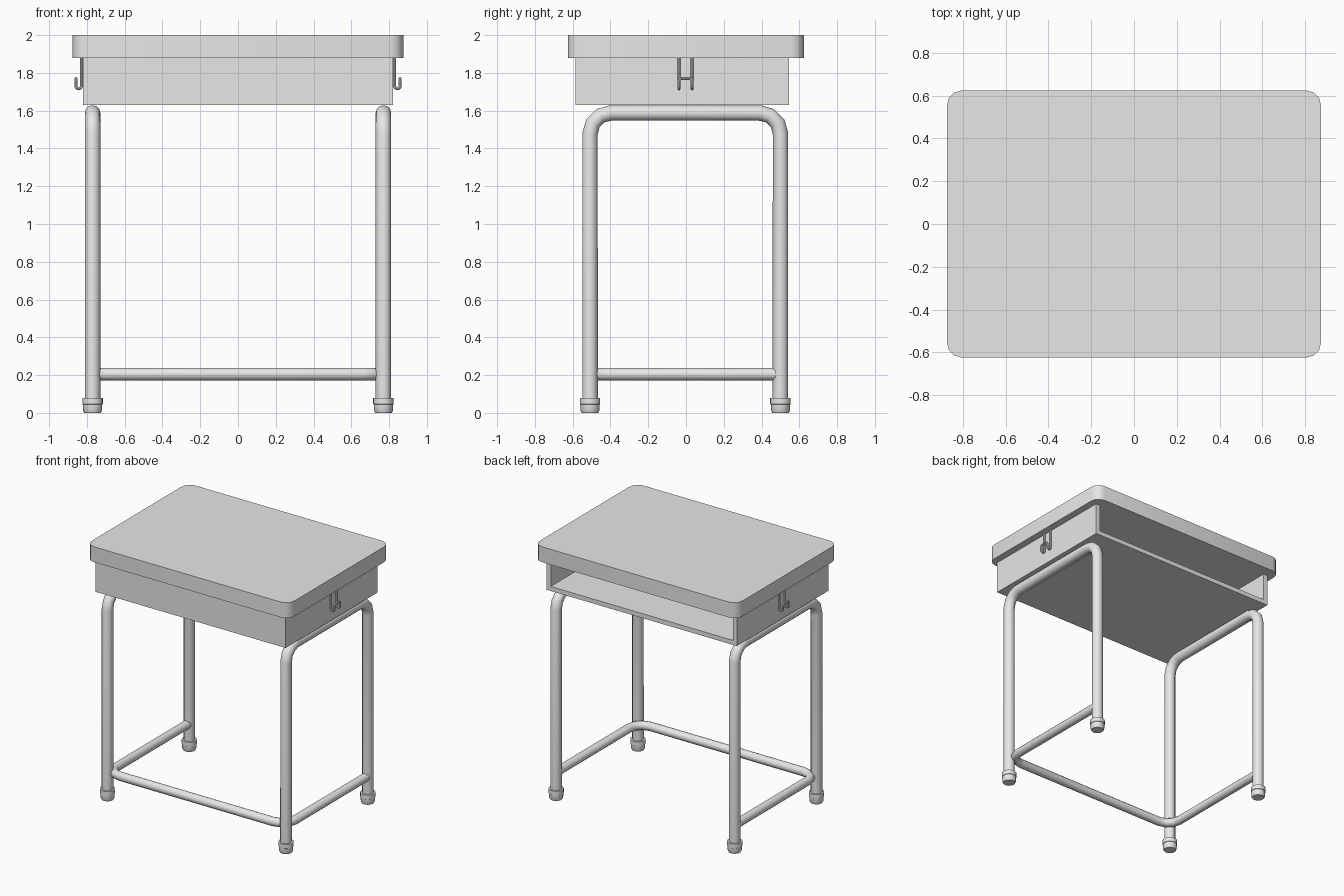
import bpy, bmesh, math
from mathutils import Vector

cube = bpy.data.objects.get("Cube")
if cube:
    bpy.data.objects.remove(cube, do_unlink=True)

# One plain grey for the whole desk
GREY = (0.8, 0.8, 0.8, 1)
grey = bpy.data.materials.new("plain grey")
grey.use_nodes = True
grey.diffuse_color = GREY
grey.node_tree.nodes["Principled BSDF"].inputs["Base Color"].default_value = GREY


def activate(obj):
    bpy.ops.object.select_all(action='DESELECT')
    obj.select_set(True)
    bpy.context.view_layer.objects.active = obj


def smooth(obj, degrees=40):
    activate(obj)
    bpy.ops.object.shade_smooth_by_angle(angle=math.radians(degrees))


def add_object(name, data):
    obj = bpy.data.objects.new(name, data)
    bpy.context.collection.objects.link(obj)
    data.materials.append(grey)
    return obj


def from_bmesh(name, bm):
    mesh = bpy.data.meshes.new(name)
    bm.to_mesh(mesh)
    bm.free()
    return add_object(name, mesh)


def box(low, high):
    bm = bmesh.new()
    bmesh.ops.create_cube(bm, size=1)
    low, high = Vector(low), Vector(high)
    bmesh.ops.scale(bm, vec=high - low, verts=bm.verts)
    bmesh.ops.translate(bm, vec=(low + high) / 2, verts=bm.verts)
    return bm


def rounded_path(corners, radius, steps):
    """Replace every inner right-angle corner by an arc."""
    pts = [Vector(c) for c in corners]
    path = [pts[0]]
    for before, corner, after in zip(pts, pts[1:], pts[2:]):
        a = (before - corner).normalized() * radius
        b = (after - corner).normalized() * radius
        for i in range(steps + 1):
            t = math.pi / 2 * i / steps
            path.append(corner + a * (1 - math.sin(t)) + b * (1 - math.cos(t)))
    return path + [pts[-1]]


def tube(name, corners, thickness, bend, steps=3, resolution=4):
    path = rounded_path(corners, bend, steps)
    curve = bpy.data.curves.new(name, 'CURVE')
    curve.dimensions = '3D'
    curve.bevel_depth = thickness
    curve.bevel_resolution = resolution
    curve.use_fill_caps = True
    spline = curve.splines.new('POLY')
    spline.points.add(len(path) - 1)
    for point, co in zip(spline.points, path):
        point.co = (*co, 1)
    obj = add_object(name, curve)
    activate(obj)
    bpy.ops.object.convert(target='MESH')
    smooth(bpy.context.view_layer.objects.active)


# Desk top with rounded vertical corners
bm = box((-0.875, -0.625, 1.88), (0.875, 0.625, 2))
upright = [e for e in bm.edges if abs(e.verts[0].co.z - e.verts[1].co.z) > 0.01]
bmesh.ops.bevel(bm, geom=upright, offset=0.07, segments=3, profile=0.5, affect='EDGES')
smooth(from_bmesh("desk_top", bm), 35)

# Storage tray: open at the back and closed above by the desk top
bm = box((-0.82, -0.585, 1.63), (0.82, 0.545, 1.88))
bm.normal_update()
open_faces = [f for f in bm.faces if f.normal.z > 0.5 or f.normal.y > 0.5]
bmesh.ops.delete(bm, geom=open_faces, context='FACES')
tray = from_bmesh("storage_tray", bm)
walls = tray.modifiers.new("walls", 'SOLIDIFY')
walls.thickness = 0.035
walls.offset = -1
walls.use_even_offset = True

# Leg frames, feet and bag hooks on both sides
LEG_X, FRONT_Y, BACK_Y = 0.77, -0.508, 0.5
FOOT_PROFILE = [(0.044, 0), (0.05, 0.012), (0.051, 0.045), (0.054, 0.047), (0.054, 0.08)]


def foot(name, x, y):
    bm = bmesh.new()
    sides = 20
    rings = [[bm.verts.new((x + r * math.cos(math.tau * i / sides),
                            y + r * math.sin(math.tau * i / sides), z))
              for i in range(sides)] for r, z in FOOT_PROFILE]
    for lower, upper in zip(rings, rings[1:]):
        for i in range(sides):
            j = (i + 1) % sides
            bm.faces.new((lower[i], lower[j], upper[j], upper[i]))
    bm.faces.new(rings[0][::-1])
    bm.faces.new(rings[-1])
    smooth(from_bmesh(name, bm))


for side, s in (("left", 1), ("right", -1)):
    x = s * LEG_X
    tube(f"{side}_leg_frame",
         [(x, FRONT_Y, 0.03), (x, FRONT_Y, 1.588), (x, BACK_Y, 1.588), (x, BACK_Y, 0.03)],
         0.041, 0.11)
    foot(f"{side}_front_foot", x, FRONT_Y)
    foot(f"{side}_back_foot", x, BACK_Y)
    # Bent wire hook: down the wall, out, up, across and back again
    wall, tip = s * 0.829, s * 0.858
    near, far = -0.037, 0.032
    tube(f"{side}_bag_hook",
         [(wall, near, 1.88), (wall, near, 1.717), (tip, near, 1.717), (tip, near, 1.77),
          (tip, far, 1.77), (tip, far, 1.717), (wall, far, 1.717), (wall, far, 1.88)],
         0.008, 0.014, steps=4, resolution=2)

# U-shaped stretcher joining the legs near the floor
tube("lower_stretcher",
     [(-LEG_X, BACK_Y, 0.205), (-LEG_X, FRONT_Y, 0.205),
      (LEG_X, FRONT_Y, 0.205), (LEG_X, BACK_Y, 0.205)],
     0.033, 0.11)
